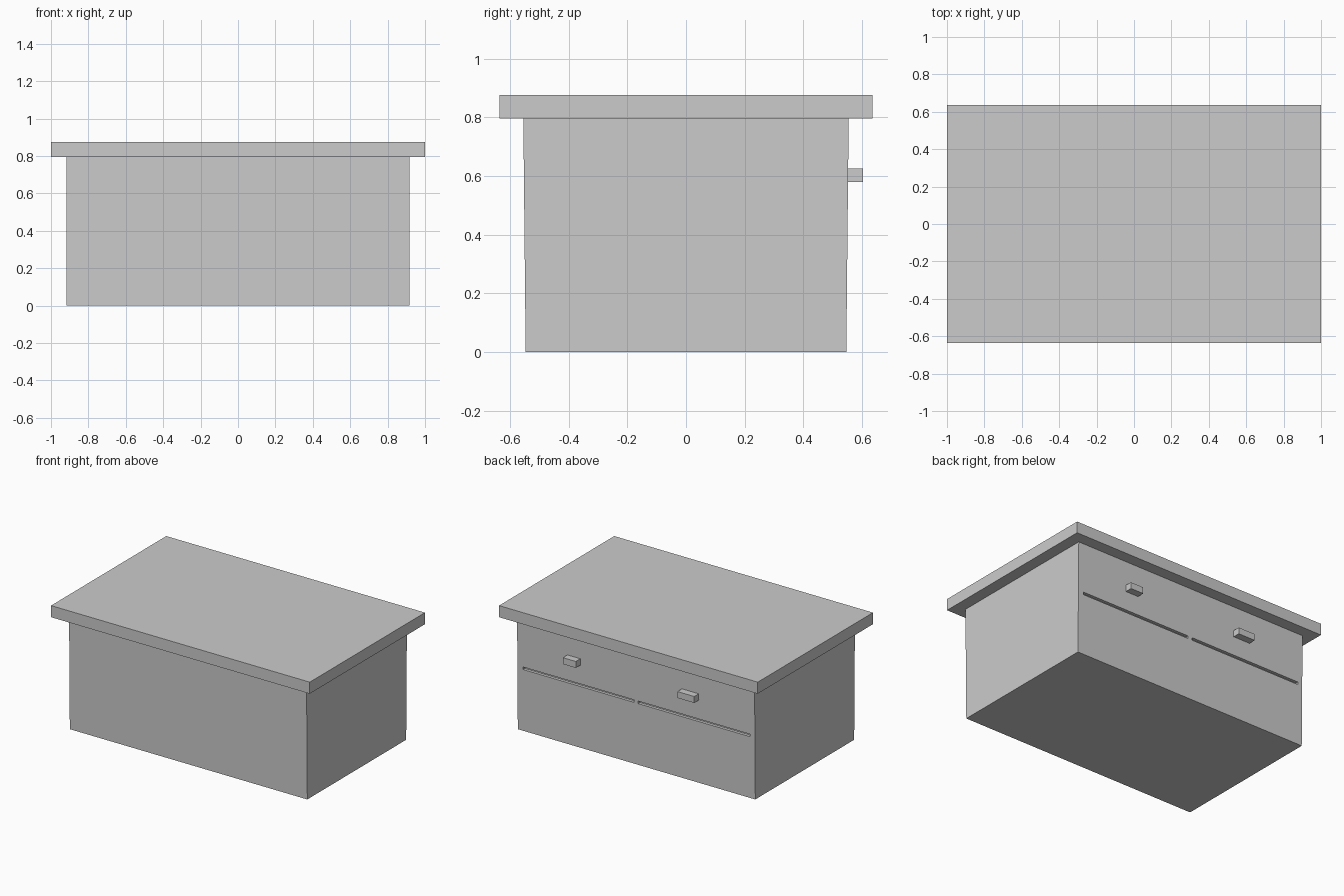
import bpy, bmesh

if "Cube" in bpy.data.objects:
    bpy.data.objects.remove(bpy.data.objects["Cube"])


def box(name, x, y, z):
    """Box from (min, max) ranges on each axis."""
    bm = bmesh.new()
    bmesh.ops.create_cube(bm, size=1)
    for v in bm.verts:
        for i, (lo, hi) in enumerate((x, y, z)):
            v.co[i] = hi if v.co[i] > 0 else lo
    mesh = bpy.data.meshes.new(name)
    bm.to_mesh(mesh)
    bm.free()
    obj = bpy.data.objects.new(name, mesh)
    bpy.context.collection.objects.link(obj)
    return obj


# Counter body, leaning slightly outward towards the top
body = box("counter_body", (-0.918, 0.918), (-0.546, 0.546), (0, 0.797))
for v in body.data.vertices:
    if v.co.z > 0.4:
        v.co.y *= 0.554 / 0.546

# Overhanging counter top
box("counter_top", (-1, 1), (-0.636, 0.636), (0.795, 0.876))

# Narrow drawer gaps cut into the back
for side, x in (("left", (0.018, 0.875)), ("right", (-0.882, -0.016))):
    cutter = box(f"drawer_gap_cutter_{side}", x, (0.53, 0.6), (0.43, 0.448))
    cutter.hide_render = True
    cutter.hide_set(True)
    mod = body.modifiers.new(f"drawer_gap_{side}", 'BOOLEAN')
    mod.operation = 'DIFFERENCE'
    mod.solver = 'EXACT'
    mod.object = cutter

# Drawer handles on the back
for side, x in (("left", (0.43, 0.53)), ("right", (-0.485, -0.355))):
    box(f"drawer_handle_{side}", x, (0.54, 0.602), (0.58, 0.625))
